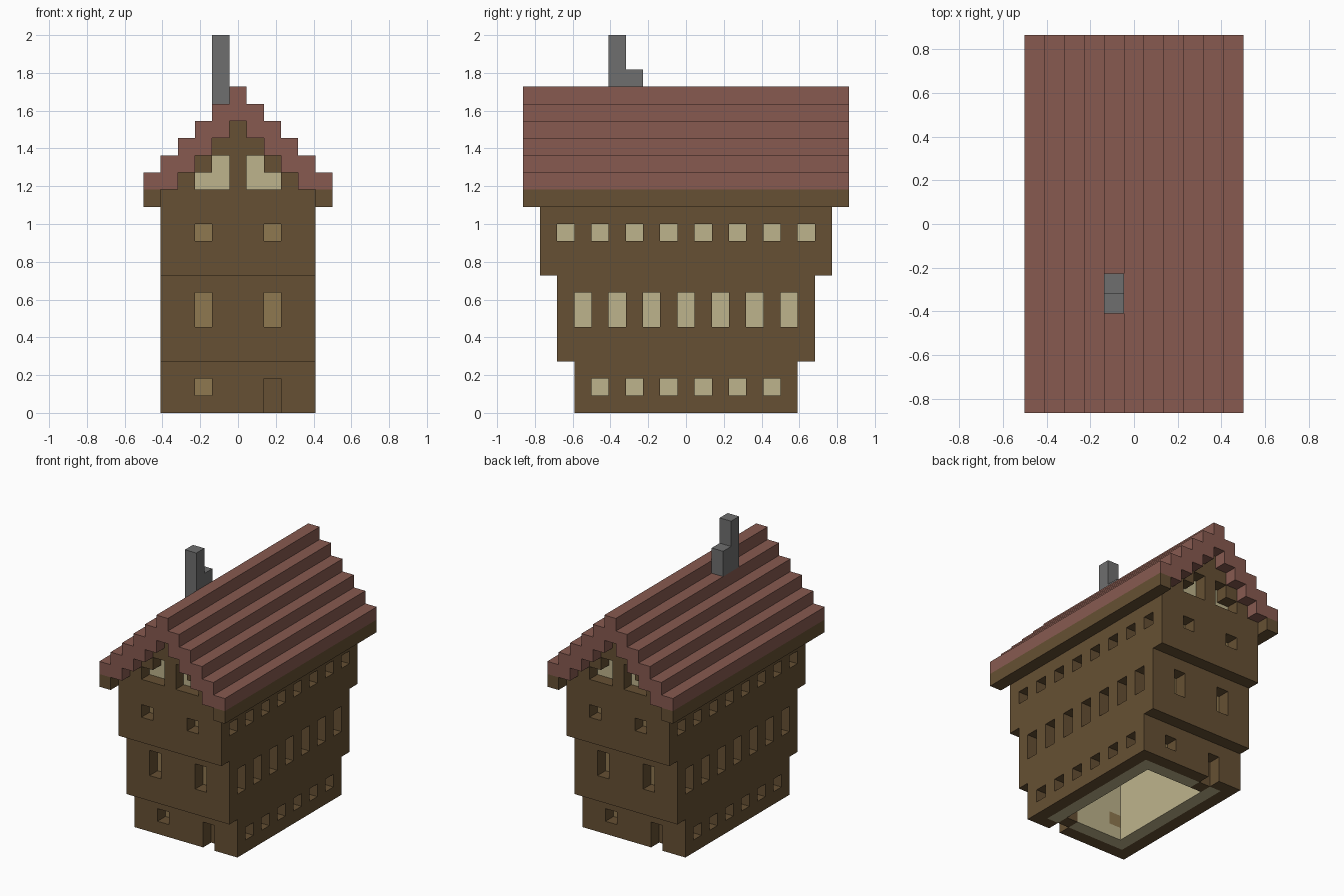
import bpy
import bmesh
from mathutils import Vector

cube = bpy.data.objects.get("Cube")
if cube:
    bpy.data.objects.remove(cube, do_unlink=True)

UNIT = 1 / 11  # edge length of one building block


def material(name, hex_code):
    srgb = [int(hex_code[n:n + 2], 16) / 255 for n in (0, 2, 4)]
    colour = [((c + 0.055) / 1.055) ** 2.4 for c in srgb] + [1.0]
    mat = bpy.data.materials.new(name)
    mat.use_nodes = True
    mat.diffuse_color = colour
    mat.node_tree.nodes["Principled BSDF"].inputs["Base Color"].default_value = colour
    return mat


timber = material("timber_brown", "665033")
plaster = material("cream_plaster", "beb48c")
tan = material("tan_pane", "8f7850")
tile = material("red_tile", "875a50")
stone = material("grey_stone", "6f6f6f")


def block(x0, x1, y0, y1, z0, z1):
    """Set of block positions, all bounds inclusive."""
    return {(x, y, z) for x in range(x0, x1 + 1)
            for y in range(y0, y1 + 1) for z in range(z0, z1 + 1)}


def turned(cells):
    """The cells together with their copy turned half way round."""
    return cells | {(-x, -y, z) for x, y, z in cells}


def build(name, cells, mat):
    """Make one object from the outer faces of a set of blocks."""
    bm = bmesh.new()
    for cell in cells:
        centre = Vector(cell) + Vector((0, 0, 0.5))
        for axis in range(3):
            for sign in (-1, 1):
                side = list(cell)
                side[axis] += sign
                if tuple(side) in cells:
                    continue
                n, u = Vector(), Vector()
                n[axis] = sign / 2
                u[(axis + 1) % 3] = 0.5
                v = n.cross(u) * 2
                corners = (n - u - v, n + u - v, n + u + v, n - u + v)
                bm.faces.new([bm.verts.new((centre + c) * UNIT) for c in corners])
    bmesh.ops.remove_doubles(bm, verts=bm.verts, dist=UNIT / 100)
    mesh = bpy.data.meshes.new(name)
    bm.to_mesh(mesh)
    bm.free()
    mesh.materials.append(mat)
    obj = bpy.data.objects.new(name, mesh)
    bpy.context.collection.objects.link(obj)
    return obj


# Storeys: name, lowest and highest row, half depth, window rows
storeys = [("ground", 0, 2, 6, 1, 1),
           ("middle", 3, 7, 7, 5, 6),
           ("upper", 8, 12, 8, 10, 10)]
lining, panes = set(), set()
doors = turned(block(2, 2, -5, -5, 0, 1))

for name, low, high, depth, sill, head in storeys:
    inner = block(-3, 3, 1 - depth, depth - 1, low, high)
    walls = block(-4, 4, -depth, depth, low, high) - inner
    # Rows of recessed side windows
    for y in range(1 - depth, depth, 2):
        walls -= turned(block(4, 4, y, y, sill, head))
    # End windows with panes, one of them a door at ground level
    for x in (-2, 2):
        if name == "ground" and x == 2:
            walls -= turned(block(x, x, -depth, -depth, 0, 1))
            continue
        walls -= turned(block(x, x, -depth, -depth, sill, head))
        panes |= turned(block(x, x, 1 - depth, 1 - depth, sill, head))
    lining |= inner
    build(name + "_storey_walls", walls, timber)

# Inner lining around the hollow core
lining -= block(-2, 2, -4, 4, 0, 11)
lining -= panes | doors
build("window_panes", panes, tan)
build("doors", doors, timber)

# Stepped gables with attic openings, backed by plaster
gables = set()
for z in range(13, 17):
    half = 16 - z
    gables |= turned(block(-half, half, -8, -8, z, z))
    lining |= turned(block(-half, half, -7, -7, z, z))
for x, z in ((1, 13), (2, 13), (1, 14)):
    for side in (-x, x):
        gables -= turned({(side, -8, z)})
build("gables", gables, timber)
build("plaster_lining", lining, plaster)

# Stepped roof and the eaves beneath it
roof = {(x, y, z) for x, y, z in block(-5, 5, -9, 9, 13, 18)
        if 17 - z <= abs(x) <= 18 - z}
build("roof", roof, tile)
build("eaves", turned(block(5, 5, -9, 9, 12, 12)), timber)

# Chimney with a lower shoulder
chimney = block(-1, -1, -4, -4, 18, 21) | block(-1, -1, -3, -3, 18, 19)
build("chimney", chimney, stone)
